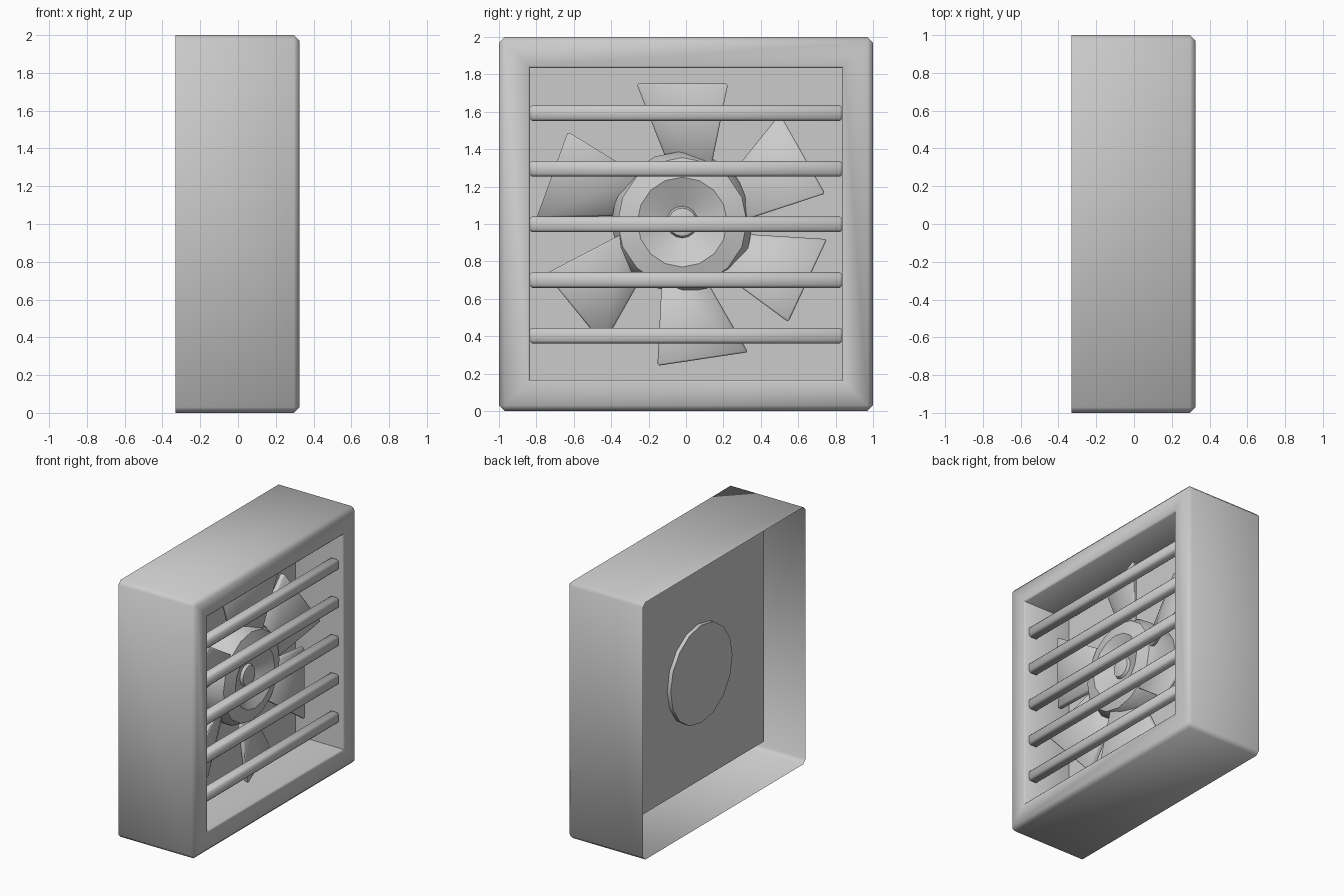
import bpy, bmesh, math
from mathutils import Vector

if "Cube" in bpy.data.objects:
    bpy.data.objects.remove(bpy.data.objects["Cube"])


def finish(name, bm, angle=40):
    bmesh.ops.recalc_face_normals(bm, faces=bm.faces)
    me = bpy.data.meshes.new(name)
    bm.to_mesh(me)
    bm.free()
    ob = bpy.data.objects.new(name, me)
    bpy.context.collection.objects.link(ob)
    bpy.ops.object.select_all(action='DESELECT')
    ob.select_set(True)
    bpy.context.view_layer.objects.active = ob
    bpy.ops.object.shade_smooth_by_angle(angle=math.radians(angle))
    return ob


def box(bm, lo, hi):
    lo, hi = Vector(lo), Vector(hi)
    verts = bmesh.ops.create_cube(bm, size=1)['verts']
    for v in verts:
        v.co = Vector([(lo[i] + hi[i]) / 2 + v.co[i] * (hi[i] - lo[i]) for i in range(3)])
    return verts


def bevel(bm, edges, width):
    bmesh.ops.bevel(bm, geom=list(edges), offset=width, segments=1,
                    affect='EDGES', profile=0.5)


# Housing: thin shell open at the back, with a recessed tray in the front
bm = bmesh.new()
box(bm, (-0.33, -1, 0), (0.325, 1, 2))
bm.normal_update()
back = [f for f in bm.faces if f.normal.x < -0.9]
bmesh.ops.delete(bm, geom=back, context='FACES')
bevel(bm, [e for e in bm.edges if not e.is_boundary], 0.03)
bm.normal_update()
front = max(bm.faces, key=lambda f: f.normal.x * f.calc_area())
for thick, depth in ((0.125, 0), (0.012, -0.012), (0, -0.403)):
    bmesh.ops.inset_individual(bm, faces=[front], thickness=thick, depth=depth,
                               use_even_offset=True)
# keep the shell's outward orientation (open mesh)
finish("housing", bm, 50)

# Louvre bars
for i in range(5):
    z = 0.403 + i * 0.2975
    bm = bmesh.new()
    box(bm, (0.21, -0.838, z - 0.042), (0.29, 0.838, z + 0.042))
    bevel(bm, bm.edges, 0.015)
    finish(f"louvre_bar_{i + 1}", bm, 50)

CY, CZ = -0.02, 1.01

# Fan hub: lathed drum with a dished front and small centre cap
profile = [(0, -0.12), (0.38, -0.12), (0.38, 0.06), (0.345, 0.13), (0.24, 0.16),
           (0.085, 0.09), (0.075, 0.11), (0, 0.125)]
bm = bmesh.new()
pts = [bm.verts.new((x, CY, CZ + r)) for r, x in profile]
edges = [bm.edges.new(p) for p in zip(pts, pts[1:])]
bmesh.ops.spin(bm, geom=pts + edges, cent=(0, CY, CZ), axis=(1, 0, 0),
               angle=math.tau, steps=16, use_duplicate=False)
bmesh.ops.remove_doubles(bm, verts=bm.verts, dist=0.0005)
finish("fan_hub", bm, 40)

# Fan blades: pitched tapering plates; corners are (tangent, radius, depth)
corners = [(-0.06, 0.27, 0.0), (0.15, 0.27, 0.10), (0.245, 0.74, 0.18), (-0.245, 0.74, 0.03)]
for i, deg in enumerate((90, 29.6, -25, -81.5, -141, 160)):
    a = math.radians(deg)
    out = Vector((0, math.cos(a), math.sin(a)))
    tan = Vector((0, math.sin(a), -math.cos(a)))
    bm = bmesh.new()
    rings = []
    for off in (-0.02, 0.02):
        rings.append([bm.verts.new(Vector((x + off, CY, CZ)) + tan * t + out * r)
                      for t, r, x in corners])
    bm.faces.new(rings[0])
    bm.faces.new(rings[1][::-1])
    for k in range(4):
        n = (k + 1) % 4
        bm.faces.new((rings[0][k], rings[0][n], rings[1][n], rings[1][k]))
    bevel(bm, bm.edges, 0.01)
    finish(f"fan_blade_{i + 1}", bm, 50)
